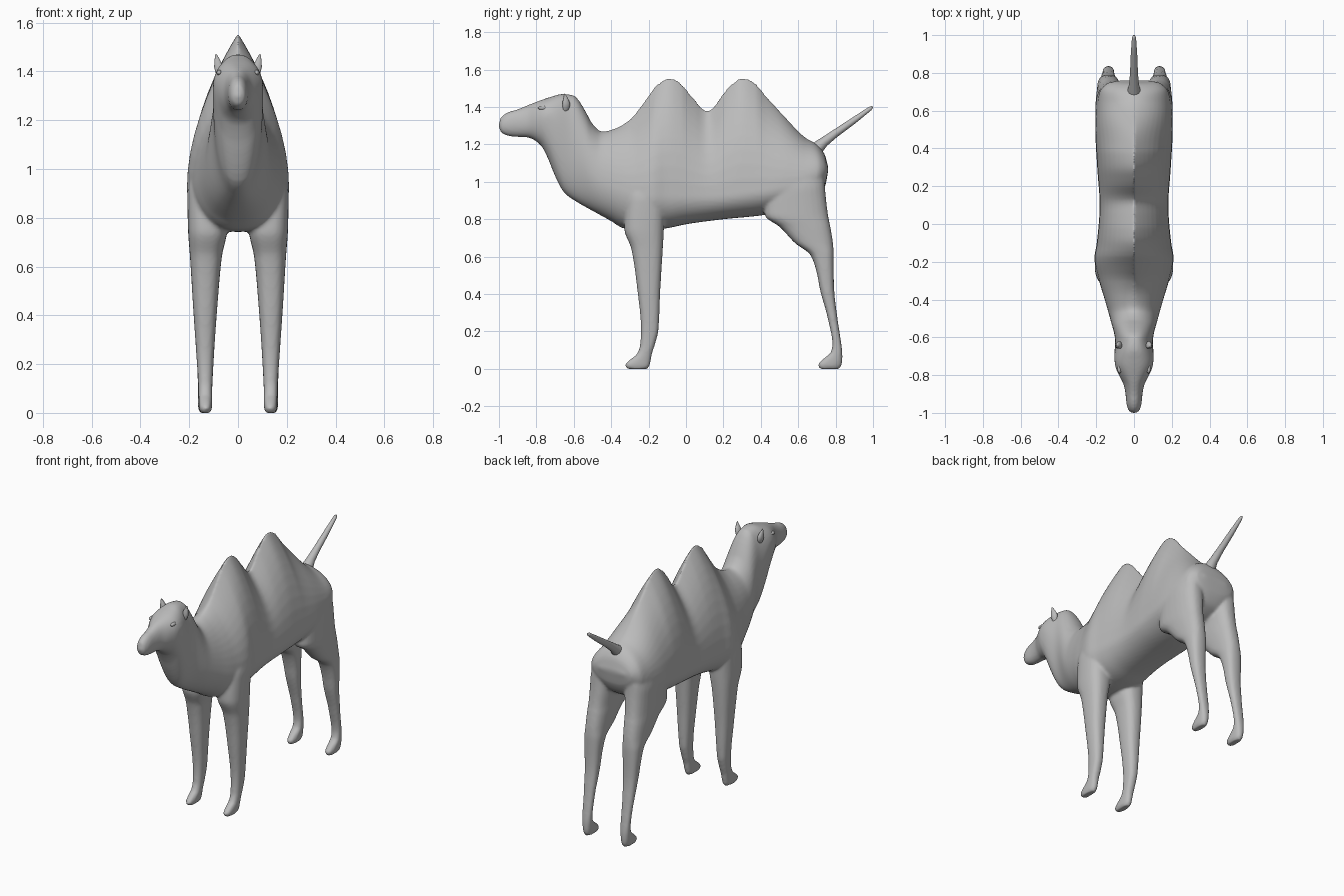
import bpy, bmesh, math
from mathutils import Matrix, Vector

if "Cube" in bpy.data.objects:
    bpy.data.objects.remove(bpy.data.objects["Cube"])

grey = bpy.data.materials.new("warm grey hide")
grey.diffuse_color = (0.5, 0.5, 0.5, 1)
grey.use_nodes = True
grey.node_tree.nodes["Principled BSDF"].inputs["Base Color"].default_value = grey.diffuse_color


def smooth_curve(pts):
    """Monotone cubic interpolation through (t, value) points."""
    xs, ys = [p[0] for p in pts], [p[1] for p in pts]
    n = len(xs)
    d = [(ys[i + 1] - ys[i]) / (xs[i + 1] - xs[i]) for i in range(n - 1)]
    m = [d[0]] + [2 * a * b / (a + b) if a * b > 0 else 0 for a, b in zip(d, d[1:])] + [d[-1]]

    def f(x):
        x = min(max(x, xs[0]), xs[-1])
        i = max(k for k in range(n - 1) if xs[k] <= x)
        h = xs[i + 1] - xs[i]
        t = (x - xs[i]) / h
        return ((2*t**3 - 3*t*t + 1) * ys[i] + (t**3 - 2*t*t + t) * h * m[i]
                + (3*t*t - 2*t**3) * ys[i + 1] + (t**3 - t*t) * h * m[i + 1])
    return f


def make_object(name, bm):
    bmesh.ops.recalc_face_normals(bm, faces=bm.faces)
    me = bpy.data.meshes.new(name)
    bm.to_mesh(me)
    bm.free()
    me.materials.append(grey)
    for p in me.polygons:
        p.use_smooth = True
    ob = bpy.data.objects.new(name, me)
    bpy.context.collection.objects.link(ob)
    return ob


def loft(name, rings):
    """Closed skin through a list of point rings."""
    bm = bmesh.new()
    vs = [[bm.verts.new(p) for p in r] for r in rings]
    n = len(vs[0])
    for a, b in zip(vs, vs[1:]):
        for i in range(n):
            j = (i + 1) % n
            bm.faces.new((a[i], a[j], b[j], b[i]))
    bm.faces.new(vs[0][::-1])
    bm.faces.new(vs[-1])
    return make_object(name, bm)


def power(v, e):
    return math.copysign(abs(v) ** e, v)


# Torso, neck and head: side outline, half width, widest height, ridge sharpness
top = smooth_curve([(-1, 1.31), (-.99, 1.345), (-.95, 1.373), (-.9, 1.388), (-.82, 1.42),
                    (-.72, 1.455), (-.66, 1.47), (-.6, 1.462), (-.55, 1.40), (-.5, 1.31),
                    (-.45, 1.268), (-.38, 1.285), (-.3, 1.335), (-.22, 1.435), (-.15, 1.525),
                    (-.09, 1.557), (-.03, 1.53), (.03, 1.46), (.115, 1.38), (.22, 1.50),
                    (.3, 1.557), (.37, 1.528), (.43, 1.458), (.5, 1.38), (.64, 1.235),
                    (.7, 1.2), (.74, 1.15), (.76, 1.08)])
bottom = smooth_curve([(-1, 1.29), (-.985, 1.26), (-.93, 1.242), (-.85, 1.238), (-.78, 1.20),
                       (-.74, 1.13), (-.7, 1.03), (-.65, .94), (-.58, .89), (-.5, .845),
                       (-.4, .79), (-.33, .75), (-.2, .742), (-.1, .752), (0, .773), (.2, .80),
                       (.4, .82), (.6, .86), (.7, .91), (.745, .98), (.76, 1.06)])
width = smooth_curve([(-1, .012), (-.99, .027), (-.95, .04), (-.9, .045), (-.85, .055),
                      (-.8, .08), (-.75, .1), (-.7, .104), (-.62, .1), (-.5, .127),
                      (-.4, .155), (-.3, .185), (-.18, .21), (-.1, .197), (.1, .182),
                      (.3, .195), (.5, .205), (.6, .2), (.7, .182), (.745, .14), (.76, .08)])
mid = smooth_curve([(-1, 1.30), (-.85, 1.315), (-.74, 1.34), (-.6, 1.18), (-.45, 1.0),
                    (-.2, .92), (.1, .92), (.4, .95), (.6, .99), (.76, 1.07)])
ridge = smooth_curve([(-1, 1), (-.75, .85), (-.6, .85), (-.45, 1.1), (-.2, 2), (.4, 2),
                      (.6, 1.3), (.76, 1)])


def body_ring(y, n=48):
    w, zt, zb, zm, e = width(y), top(y), bottom(y), mid(y), ridge(y)
    ring = []
    for i in range(n):
        a = math.tau * i / n
        c, s = math.cos(a), math.sin(a)
        up = s >= 0
        ring.append((w * power(c, e if up else .85), y, zm + s * ((zt - zm) if up else (zm - zb))))
    return ring


stations = [-.12 - .88 * math.cos(math.pi * k / 110) for k in range(111)]
torso = loft("torso", [body_ring(y) for y in stations])

# Legs: rows of (height, front y, back y, inner x, outer x)
front_rows = [(0, -.315, -.205, .113, .154), (.02, -.327, -.193, .107, .16),
              (.045, -.305, -.188, .106, .161), (.08, -.262, -.182, .106, .162),
              (.13, -.245, -.166, .104, .164), (.21, -.241, -.147, .1, .169),
              (.43, -.261, -.137, .085, .184), (.64, -.292, -.124, .066, .197),
              (.75, -.33, -.118, .045, .205), (.9, -.32, -.115, .05, .208),
              (1.0, -.30, -.14, .07, .185)]
hind_rows = [(0, .715, .82, .115, .156), (.02, .705, .832, .107, .163),
             (.05, .73, .837, .106, .165), (.09, .775, .836, .106, .165),
             (.13, .783, .831, .105, .166), (.27, .758, .81, .1, .172),
             (.43, .715, .792, .09, .182), (.51, .70, .79, .085, .188),
             (.61, .665, .79, .076, .194), (.67, .585, .786, .07, .197),
             (.76, .5, .772, .06, .202), (.82, .42, .76, .052, .205),
             (.95, .42, .745, .04, .205), (1.1, .5, .735, .05, .175)]


def leg(name, rows, side):
    cols = [smooth_curve([(r[0], r[k]) for r in rows]) for k in range(1, 5)]
    rings = []
    for k in range(71):
        z = rows[-1][0] * (k / 70) ** 1.4
        y0, y1, x0, x1 = (c(z) for c in cols)
        rings.append([(side * ((x0 + x1) / 2 + (x1 - x0) / 2 * power(math.cos(a), .8)),
                       (y0 + y1) / 2 + (y1 - y0) / 2 * power(math.sin(a), .8), z)
                      for a in (math.tau * i / 28 for i in range(28))])
    return loft(name, rings)


parts = [torso]
for side, word in ((-1, "right"), (1, "left")):
    parts.append(leg("front_leg_" + word, front_rows, side))
    parts.append(leg("hind_leg_" + word, hind_rows, side))

# Fuse torso and legs into one soft skin
for ob in parts:
    ob.select_set(True)
bpy.context.view_layer.objects.active = torso
bpy.ops.object.join()
torso.name = "body_and_legs"
rm = torso.modifiers.new("fuse", 'REMESH')
rm.mode, rm.voxel_size, rm.use_smooth_shade = 'VOXEL', .009, True
sm = torso.modifiers.new("soften", 'SMOOTH')
sm.factor, sm.iterations = .5, 5
for name in ("fuse", "soften"):
    bpy.ops.object.modifier_apply(modifier=name)

# Tail: tapered tube rising backwards
path = [(.66, 1.14, .045), (.70, 1.178, .036), (.74, 1.215, .026), (.80, 1.26, .021),
        (.90, 1.33, .017), (.985, 1.392, .011), (.998, 1.402, .005)]
axis = Vector((0, .82, .57)).normalized()
side_up = Vector((0, -axis.z, axis.y))
loft("tail", [[Vector((r * math.cos(a), y, z)) + side_up * r * math.sin(a)
               for a in (math.tau * i / 16 for i in range(16))] for y, z, r in path])

# Ears (tapered, cupped towards the front) and low brows over the eyes
for side, word in ((-1, "right"), (1, "left")):
    bm = bmesh.new()
    bmesh.ops.create_uvsphere(bm, u_segments=16, v_segments=10, radius=1)
    for v in bm.verts:
        taper = 1 - .55 * max(v.co.z, 0)
        v.co.x *= taper
        v.co.y *= taper
        if v.co.y < 0:
            v.co.y *= .35
    bmesh.ops.transform(bm, verts=bm.verts,
                        matrix=Matrix.Translation((side * .08, -.65, 1.42))
                        @ Matrix.Rotation(side * .2, 4, 'Y')
                        @ Matrix.Diagonal((.018, .03, .053, 1)))
    make_object("ear_" + word, bm)

    y, z = -.765, 1.395
    u = (z - mid(y)) / (top(y) - mid(y))
    x = width(y) * (1 - u * u) ** (ridge(y) / 2)
    bm = bmesh.new()
    bmesh.ops.create_uvsphere(bm, u_segments=16, v_segments=8, radius=1)
    bmesh.ops.transform(bm, verts=bm.verts, matrix=Matrix.Translation((side * (x - .005), y, z))
                        @ Matrix.Diagonal((.011, .026, .011, 1)))
    make_object("brow_" + word, bm)
